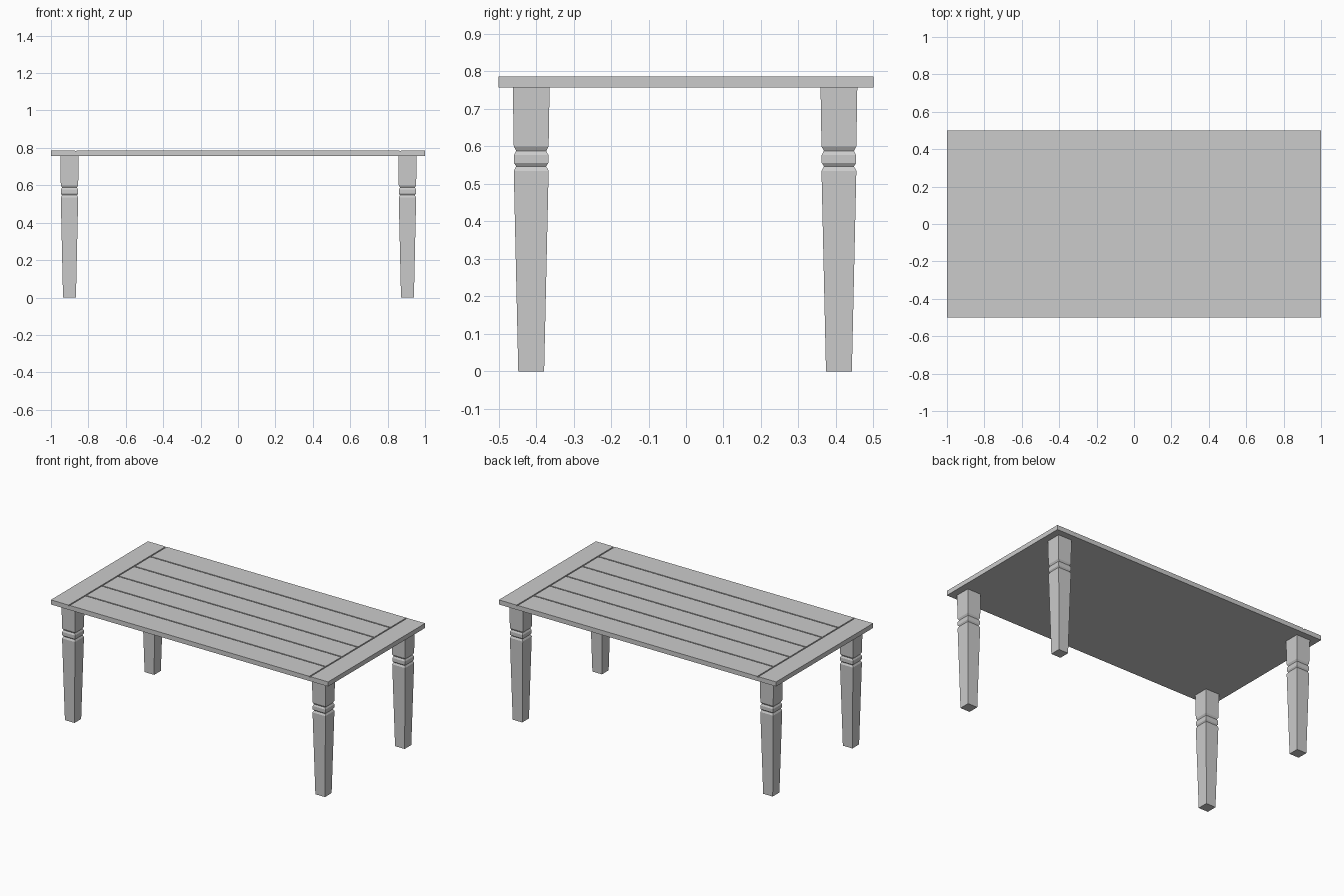
import bpy, bmesh
from mathutils import Matrix, Vector

if "Cube" in bpy.data.objects:
    bpy.data.objects.remove(bpy.data.objects["Cube"])

TOP, UNDER = 0.787, 0.757
GROOVE_W, GROOVE_D = 0.008, 0.005
END_X = 0.868


def make_object(name, bm):
    bmesh.ops.recalc_face_normals(bm, faces=bm.faces)
    mesh = bpy.data.meshes.new(name)
    bm.to_mesh(mesh)
    bm.free()
    obj = bpy.data.objects.new(name, mesh)
    bpy.context.collection.objects.link(obj)
    return obj


def box(name, center, size):
    bm = bmesh.new()
    bmesh.ops.create_cube(
        bm, size=1, matrix=Matrix.Translation(center) @ Matrix.Diagonal((*size, 1)))
    return make_object(name, bm)


# Table top: backing slab with planks separated by shallow grooves
floor = TOP - GROOVE_D
box("top_slab", Vector((0, 0, (UNDER + floor) / 2)), (2, 1, floor - UNDER))
zc = TOP - GROOVE_D / 2
end_w = 1 - END_X - GROOVE_W / 2
for side, sx in (("left", -1), ("right", 1)):
    box(f"{side}_end_board", Vector((sx * (1 - end_w / 2), 0, zc)), (end_w, 1, GROOVE_D))
edges = [-0.5 + i / 6 for i in range(7)]
for i in range(6):
    lo = edges[i] + (GROOVE_W / 2 if i > 0 else 0)
    hi = edges[i + 1] - (GROOVE_W / 2 if i < 5 else 0)
    box(f"plank_{i + 1}", Vector((0, (lo + hi) / 2, zc)),
        (2 * END_X - GROOVE_W, hi - lo, GROOVE_D))

# Square tapered legs with a bead between two necks: (height, half width)
PROFILE = [(0, 0.0345), (0.535, 0.0465), (0.547, 0.040), (0.556, 0.046),
           (0.577, 0.046), (0.588, 0.040), (0.600, 0.0465), (UNDER, 0.049)]


def leg(name, x, y):
    bm = bmesh.new()
    rings = [[bm.verts.new((x + sx * h, y + sy * h, z))
              for sx, sy in ((-1, -1), (1, -1), (1, 1), (-1, 1))] for z, h in PROFILE]
    for a, b in zip(rings, rings[1:]):
        for i in range(4):
            j = (i + 1) % 4
            bm.faces.new((a[i], a[j], b[j], b[i]))
    bm.faces.new(rings[0])
    bm.faces.new(rings[-1])
    return make_object(name, bm)


for depth, y in (("front", -0.413), ("back", 0.408)):
    for side, x in (("left", -0.901), ("right", 0.906)):
        leg(f"{depth}_{side}_leg", x, y)
